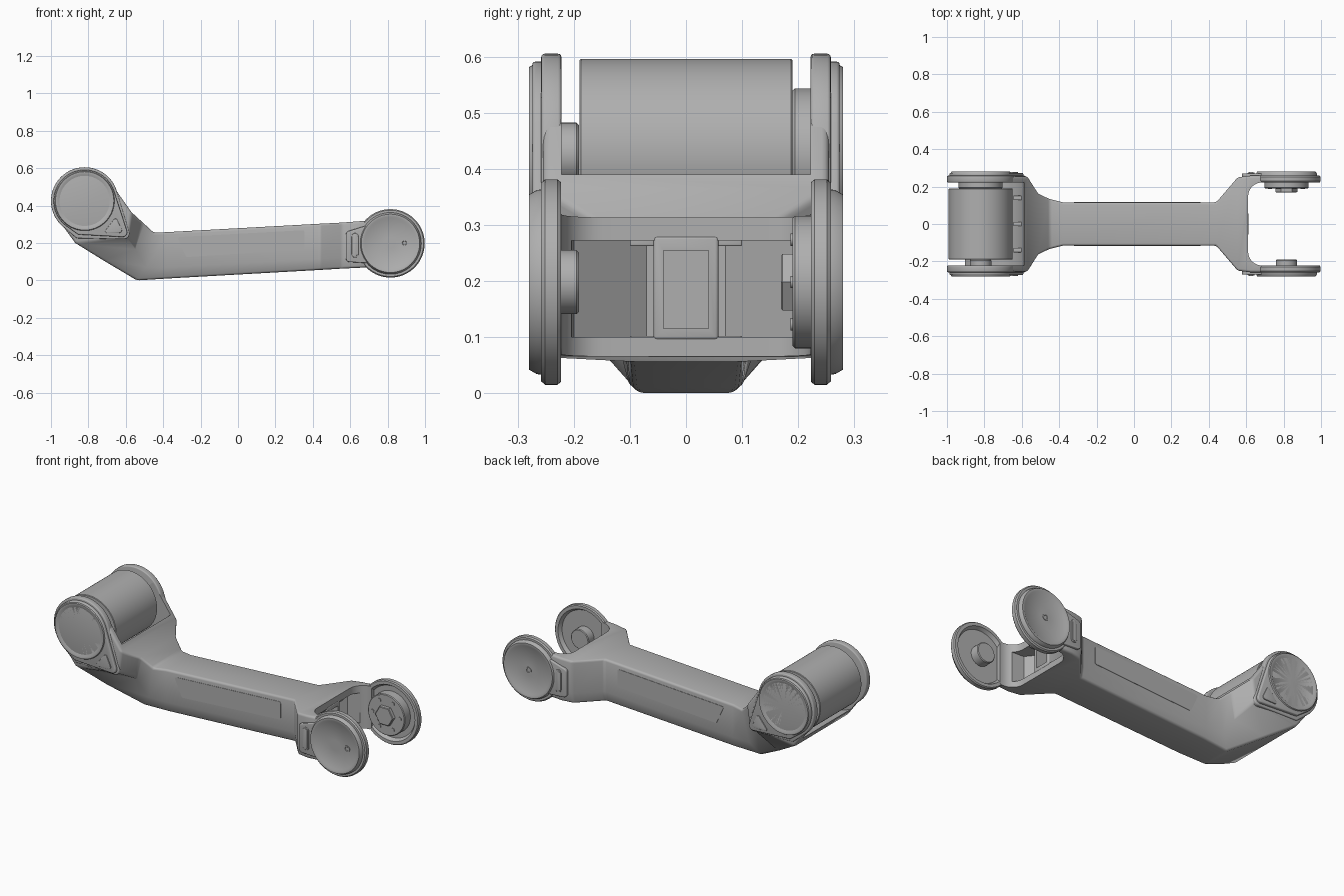
import bpy, bmesh
from math import sin, cos, pi
from mathutils import Vector
from mathutils.geometry import convex_hull_2d

cube = bpy.data.objects.get("Cube")
if cube:
    bpy.data.objects.remove(cube, do_unlink=True)

GREY = (0.43, 0.43, 0.43, 1)
mat = bpy.data.materials.new("plain grey")
mat.use_nodes = True
mat.diffuse_color = GREY
bsdf = next(n for n in mat.node_tree.nodes if n.type == 'BSDF_PRINCIPLED')
bsdf.inputs["Base Color"].default_value = GREY

DRUM = (-0.82, 0.425)   # raised joint centre in x, z
FORK = (0.815, 0.198)   # low joint centre in x, z


def activate(ob):
    bpy.ops.object.select_all(action='DESELECT')
    ob.select_set(True)
    bpy.context.view_layer.objects.active = ob


def apply(ob, mod):
    activate(ob)
    bpy.ops.object.modifier_apply(modifier=mod.name)


def loft(name, rings, bevel=0, smooth=True):
    """Skin a list of equal-length rings and cap both ends."""
    bm = bmesh.new()
    rows = [[bm.verts.new(p) for p in ring] for ring in rings]
    n = len(rows[0])
    for a, b in zip(rows, rows[1:]):
        for i in range(n):
            j = (i + 1) % n
            bm.faces.new((a[i], a[j], b[j], b[i]))
    bm.faces.new(rows[0])
    bm.faces.new(rows[-1][::-1])
    bmesh.ops.recalc_face_normals(bm, faces=bm.faces)
    me = bpy.data.meshes.new(name)
    bm.to_mesh(me)
    bm.free()
    ob = bpy.data.objects.new(name, me)
    bpy.context.collection.objects.link(ob)
    me.materials.append(mat)
    if bevel:
        mod = ob.modifiers.new("edge", 'BEVEL')
        mod.width, mod.segments, mod.angle_limit = bevel, 3, 0.5
        apply(ob, mod)
    if smooth:
        activate(ob)
        bpy.ops.object.shade_smooth_by_angle(angle=0.6)
    return ob


def circle(c, r, n=72):
    return [(c[0] + r * cos(2 * pi * i / n), c[1] + r * sin(2 * pi * i / n)) for i in range(n)]


def lathe(name, c, profile, side=1, n=72):
    """Turn (radius, y) pairs about the y direction through c."""
    return loft(name, [[(x, side * y, z) for x, z in circle(c, r, n)] for r, y in profile])


def prism(name, discs, y0, y1, bevel=0):
    """Extrude along y the hull wrapped around (x, z, radius) discs."""
    pts = [Vector(p) for x, z, r in discs for p in circle((x, z), r, 72 if r > 0.1 else 16)]
    hull = [pts[i] for i in convex_hull_2d(pts)]
    return loft(name, [[(p.x, y, p.y) for p in hull] for y in (y0, y1)], bevel)


def box(name, lo, hi, bevel=0):
    rect = [(lo[0], lo[1]), (hi[0], lo[1]), (hi[0], hi[1]), (lo[0], hi[1])]
    return loft(name, [[(x, y, z) for x, y in rect] for z in (lo[2], hi[2])], bevel)


def cut(ob, cutter):
    cutter.hide_render = True
    mod = ob.modifiers.new("cut", 'BOOLEAN')
    mod.operation, mod.object, mod.solver = 'DIFFERENCE', cutter, 'EXACT'
    apply(ob, mod)
    bpy.data.objects.remove(cutter, do_unlink=True)


def section(top, mid, bot):
    half = [(x, w, z) for x, z, w in (top, mid, bot)]
    return half + [(x, -w, z) for x, w, z in reversed(half)]


def upright(x, low, high, w, wb):
    return section((x, high, w), (x, low + 0.06, w), (x, low, wb))


# Bent arm body, wide at both yokes
arm = loft("arm_body", [
    section((-0.70, 0.55, 0.255), (-0.82, 0.42, 0.255), (-0.95, 0.31, 0.255)),
    section((-0.57, 0.365, 0.255), (-0.585, 0.235, 0.255), (-0.87, 0.20, 0.25)),
    section((-0.51, 0.31, 0.165), (-0.55, 0.18, 0.14), (-0.72, 0.107, 0.185)),
    section((-0.45, 0.255, 0.135), (-0.49, 0.07, 0.12), (-0.54, 0.0, 0.088)),
    upright(-0.38, 0.01, 0.258, 0.116, 0.1),
    upright(0.44, 0.056, 0.303, 0.116, 0.105),
    upright(0.555, 0.063, 0.309, 0.25, 0.24),
    upright(0.62, 0.066, 0.314, 0.258, 0.255),
    upright(0.70, 0.07, 0.32, 0.258, 0.255)], bevel=0.012)

# Curved pocket behind the drum
cut(arm, lathe("drum_pocket_cutter", (-0.80, 0.437), [(0.218, -0.222), (0.218, 0.222)]))

# Round-cornered gap of the open fork
R = 0.075
gap = [(1.0, -0.222)]
for cy, start in ((-0.222 + R, 1.5), (0.222 - R, 1.0)):
    gap += [(0.61 + R + R * cos(a), cy + R * sin(a))
            for a in (pi * (start - i / 16) for i in range(9))]
gap.append((1.0, 0.222))
cut(arm, loft("fork_gap_cutter", [[(x, y, z) for x, y in gap] for z in (-0.2, 0.6)]))

# Hollow inside the flared end
flare = [(0.46, 0.07), (0.56, 0.2), (0.66, 0.205)]
flare += [(x, -y) for x, y in reversed(flare)]
cut(arm, loft("cavity_cutter", [[(x, y, z) for x, y in flare] for z in (0.1, 0.272)]))
activate(arm)
bpy.ops.object.shade_smooth_by_angle(angle=0.6)

# Cable socket in the fork hollow
socket = box("cable_socket", (0.44, -0.058, 0.095), (0.612, 0.058, 0.28), 0.006)
cut(socket, box("socket_cutter", (0.48, -0.04, 0.115), (0.7, 0.04, 0.254)))
for y in (-0.078, 0.078):
    for z in (0.092, 0.272):
        box("socket_clip", (0.5, y - 0.022, z - 0.01), (0.605, y + 0.022, z + 0.01), 0.003)

# Motor drum and ribs behind it
lathe("motor_drum", DRUM, [(0.168, -0.19), (0.171, -0.187), (0.171, 0.187), (0.168, 0.19)], n=96)
for y in (-0.14, 0, 0.14):
    box("pocket_rib", (-0.645, y - 0.012, 0.28), (-0.575, y + 0.012, 0.345), 0.003)

CAP = [(0.166, 0.25), (0.164, 0.266), (0.156, 0.28), (0.143, 0.28), (0.134, 0.274), (0.03, 0.274)]
FLANGE = [(0.05, 0.243), (0.148, 0.243), (0.16, 0.223), (0.178, 0.223),
          (0.183, 0.229), (0.183, 0.251), (0.177, 0.258), (0.05, 0.258)]

for s, tag in ((-1, "right"), (1, "left")):
    # Raised joint cheek: teardrop flange, cover and round cap
    cx, cz = DRUM
    prism("drum_flange_" + tag, [(cx, cz, 0.18), (-0.61, 0.25, 0.03), (-0.855, 0.245, 0.02)],
          s * 0.222, s * 0.258, 0.006)
    prism("drum_cover_" + tag, [(cx, cz, 0.166), (-0.617, 0.257, 0.025), (-0.85, 0.26, 0.015)],
          s * 0.25, s * 0.274, 0.006)
    lathe("drum_cap_" + tag, DRUM, CAP, s)
    prism("corner_panel_" + tag, [(-0.635, 0.268, 0.014), (-0.70, 0.263, 0.01), (-0.655, 0.32, 0.01)],
          s * 0.272, s * 0.279, 0.002)
    # Low joint cheek: dished flange, cap and ear
    lathe("fork_flange_" + tag, FORK, FLANGE, s)
    lathe("fork_cap_" + tag, FORK, CAP, s)
    prism("fork_ear_" + tag, [(0.597, 0.245, 0.02), (0.597, 0.118, 0.02),
                              (0.70, 0.277, 0.02), (0.70, 0.112, 0.02)],
          s * 0.25, s * 0.271, 0.005)
    prism("ear_slot_" + tag, [(0.626, 0.235, 0.018), (0.626, 0.14, 0.018)],
          s * 0.268, s * 0.276, 0.003)
    prism("ear_slot_inner_" + tag, [(0.626, 0.235, 0.011), (0.626, 0.14, 0.011)],
          s * 0.272, s * 0.278, 0.001)
    # Cap screw with a raised ring
    screw = (0.89, 0.2) if s < 0 else FORK
    lathe("cap_screw_" + tag, screw, [(0.018, 0.27), (0.018, 0.277), (0.012, 0.277),
                                      (0.01, 0.275), (0.002, 0.275)], s, 24)
    # Thin side panel on the beam
    prism("side_panel_" + tag, [(-0.31, 0.222, 0.01), (0.345, 0.258, 0.01),
                                (0.345, 0.175, 0.01), (-0.27, 0.135, 0.01)],
          s * 0.111, s * 0.118)

# Bearing hubs facing inward, the wide ones on the left cheeks
for c, tag in ((DRUM, "drum"), (FORK, "fork")):
    lathe(tag + "_hub_right", c, [(0.057, -0.25), (0.057, -0.195), (0.053, -0.191), (0.02, -0.191)], n=48)
    lathe(tag + "_hub_left", c, [(0.118, 0.25), (0.118, 0.194), (0.114, 0.19), (0.03, 0.19)])
lathe("fork_hub_nut", FORK, [(0.058, 0.2), (0.058, 0.172), (0.054, 0.169), (0.02, 0.169)], n=6)
for x, z in circle(FORK, 0.087, 6):
    lathe("hub_bolt", (x, z), [(0.011, 0.2), (0.011, 0.186), (0.004, 0.186)], n=12)
